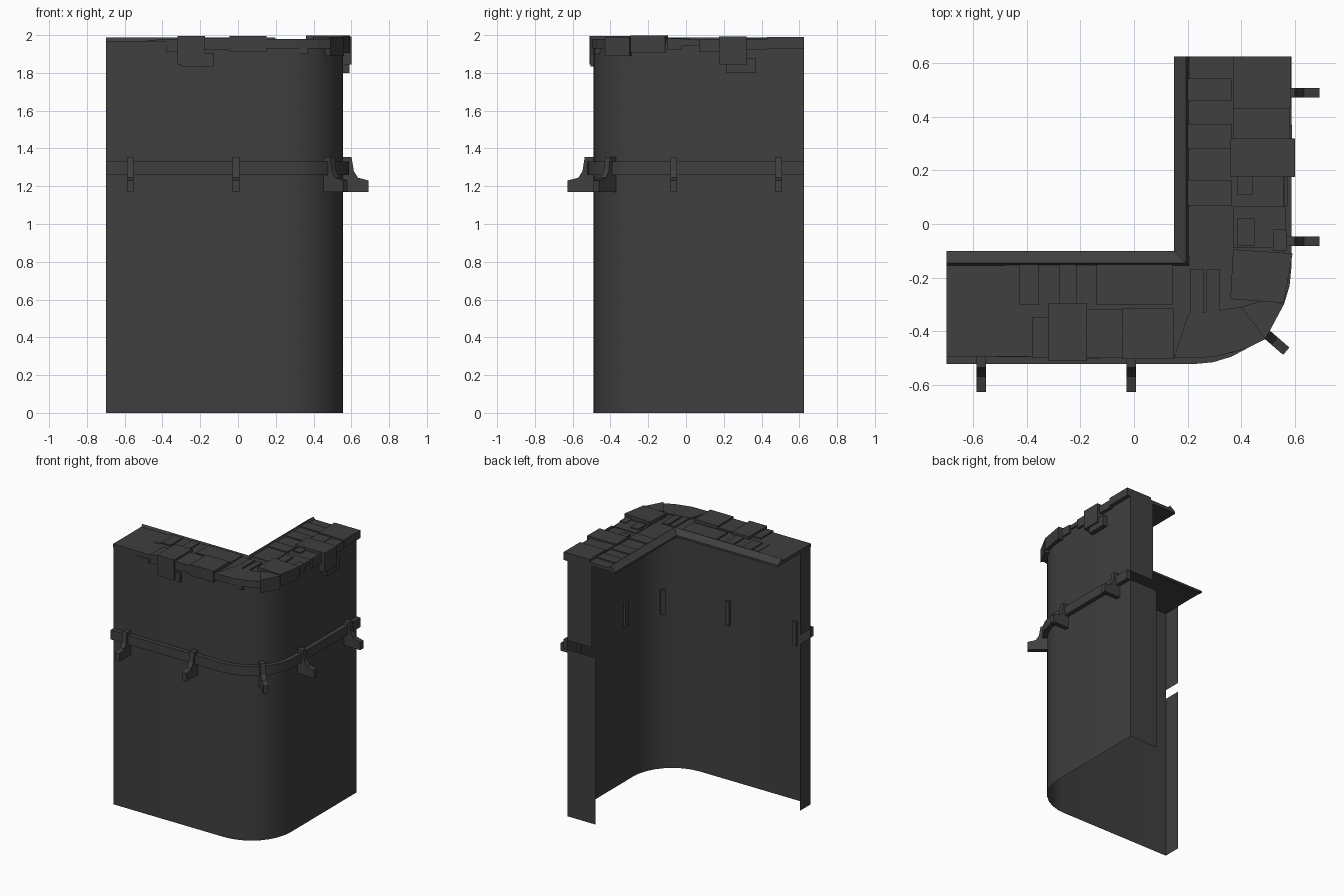
import bpy, bmesh, math
from mathutils import Matrix, Vector

cube = bpy.data.objects.get("Cube")
if cube:
    bpy.data.objects.remove(cube, do_unlink=True)

LEFT, RIGHT, FRONT, BACK = -0.7, 0.555, -0.49, 0.625
RADIUS = 0.33
ROOF_TOP, ROOF_LOW = 1.97, 1.945

charcoal = bpy.data.materials.new("charcoal")
charcoal.use_nodes = True
tone = (0.05, 0.05, 0.05, 1)
charcoal.diffuse_color = tone
charcoal.node_tree.nodes["Principled BSDF"].inputs["Base Color"].default_value = tone


def finish(name, bm, smooth=False):
    bmesh.ops.recalc_face_normals(bm, faces=bm.faces)
    mesh = bpy.data.meshes.new(name)
    bm.to_mesh(mesh)
    bm.free()
    mesh.materials.append(charcoal)
    obj = bpy.data.objects.new(name, mesh)
    bpy.context.collection.objects.link(obj)
    if smooth:
        bpy.ops.object.select_all(action="DESELECT")
        obj.select_set(True)
        bpy.context.view_layer.objects.active = obj
        bpy.ops.object.shade_smooth_by_angle(angle=math.radians(30))
    return obj


def outer(d):
    """Street-side outline, pushed outwards by d."""
    cx, cy = RIGHT - RADIUS, FRONT + RADIUS
    pts = [(LEFT, FRONT - d)]
    for i in range(9):
        a = math.radians(-90 + 90 * i / 8)
        pts.append((cx + (RADIUS + d) * math.cos(a), cy + (RADIUS + d) * math.sin(a)))
    return pts + [(RIGHT + d, BACK)]


def inner(d):
    """Courtyard outline, pushed into the roof by d."""
    return [(LEFT, -0.1 - d), (0.15 + d, -0.1 - d), (0.15 + d, BACK)]


def sweep(name, path, profile, smooth=True):
    """Carry a closed (offset, height) profile along an outline."""
    bm = bmesh.new()
    rows = [[bm.verts.new((x, y, z)) for x, y in path(d)] for d, z in profile]
    for a, b in zip(rows, rows[1:] + rows[:1]):
        for i in range(len(a) - 1):
            bm.faces.new((a[i], a[i + 1], b[i + 1], b[i]))
    for end in (0, -1):
        bm.faces.new([r[end] for r in rows])
    return finish(name, bm, smooth)


def prism(name, pts, low, high):
    bm = bmesh.new()
    face = bm.faces.new([bm.verts.new((x, y, low)) for x, y in pts])
    new = bmesh.ops.extrude_face_region(bm, geom=[face])["geom"]
    verts = [g for g in new if isinstance(g, bmesh.types.BMVert)]
    bmesh.ops.translate(bm, verts=verts, vec=(0, 0, high - low))
    return finish(name, bm)


def block(name, x0, x1, y0, y1, low, high):
    return prism(name, [(x0, y0), (x1, y0), (x1, y1), (x0, y1)], low, high)


def wall(name, low, high, return_x):
    """Thin facade sheet with a short return at each open end."""
    path = [(LEFT, -0.36)] + outer(0) + [(return_x, BACK)]
    bm = bmesh.new()
    rows = [[bm.verts.new((x, y, z)) for x, y in path] for z in (low, high)]
    for i in range(len(path) - 1):
        bm.faces.new((rows[0][i], rows[0][i + 1], rows[1][i + 1], rows[1][i]))
    return finish(name, bm, True)


# Facade and belt course
wall("lower_wall", 0, 1.26, 0.32)
wall("upper_wall", 1.33, ROOF_LOW, 0.35)
sweep("belt_course", outer, [(0, 1.26), (0.033, 1.26), (0.033, 1.33), (0, 1.33)])

# Roof slab and courtyard ridge
prism("roof_slab", outer(0.004) + inner(0.04)[::-1], ROOF_LOW, ROOF_TOP)
sweep("roof_ridge", inner,
      [(0, 1.94), (0, 1.955), (0.045, 1.988), (0.055, ROOF_TOP), (0.05, ROOF_LOW)], False)


# Brackets: a side profile given width and turned to face outwards
def bracket(x, y, degrees):
    profile = [(-0.015, 1.17), (0.137, 1.17), (0.137, 1.23), (0.08, 1.245),
               (0.058, 1.28), (0.046, 1.355), (-0.015, 1.355)]
    bm = bmesh.new()
    face = bm.faces.new([bm.verts.new((d, -0.018, z)) for d, z in profile])
    new = bmesh.ops.extrude_face_region(bm, geom=[face])["geom"]
    verts = [g for g in new if isinstance(g, bmesh.types.BMVert)]
    bmesh.ops.translate(bm, verts=verts, vec=(0, 0.036, 0))
    turn = Matrix.Rotation(math.radians(degrees), 4, "Z")
    bm.transform(Matrix.Translation(Vector((x, y, 0))) @ turn)
    finish("bracket", bm)


for x in (-0.57, -0.01):
    bracket(x, FRONT, -90)
for y in (-0.065, 0.49):
    bracket(RIGHT, y, 0)
bracket(0.465, -0.385, -41)

# Thin roof plates, laid in rows along each arm
edges = [-0.48, -0.43, -0.35, -0.28, -0.21, -0.14, 0.15]
for i, (a, b) in enumerate(zip(edges, edges[1:])):
    block("front_roof_plate", a, b - 0.005, -0.31 + 0.01 * (i % 2), -0.152,
          ROOF_LOW, 1.974 + 0.005 * (i % 2))
edges = [-0.12, 0.07, 0.17, 0.28, 0.38, 0.46, 0.55]
for i, (a, b) in enumerate(zip(edges, edges[1:])):
    block("side_roof_plate", 0.2, 0.365, a, b - 0.006,
          ROOF_LOW, 1.974 + 0.005 * (i % 2))
for x in (0.21, 0.27):
    block("corner_roof_plate", x, x + 0.05, -0.34, -0.17, ROOF_LOW, 1.978)

# Large cover blocks folding over the front edge
block("front_cover", -0.32, -0.175, -0.512, -0.295, 1.845, 1.995)
block("front_cover_flap", -0.3, -0.13, -0.505, -0.44, 1.835, 1.905)
block("front_cover_wing", -0.38, -0.32, -0.5, -0.35, 1.91, 1.98)
block("front_low_tab", -0.51, -0.4, -0.496, -0.46, 1.9, 1.935)
block("front_step", -0.175, -0.045, -0.5, -0.32, 1.92, 1.982)
block("front_cap", -0.045, 0.15, -0.505, -0.315, 1.91, 1.995)
block("front_corner_tab", 0.28, 0.37, -0.482, -0.42, 1.9, 1.932)

# Rounded corner covers
prism("corner_cover", [(0.36, -0.28), (0.56, -0.295), (0.592, -0.11), (0.37, -0.095)],
      1.905, 1.998)
prism("corner_wedge", [(0.4, -0.31), (0.49, -0.43), (0.56, -0.3), (0.5, -0.28)],
      1.89, 1.99)
prism("corner_skirt", [(0.2, -0.34), (0.4, -0.31), (0.49, -0.43), (0.42, -0.465), (0.3, -0.497),
                       (0.15, -0.5)], 1.93, 1.98)

# Cover blocks folding over the side edge
block("side_cover", 0.36, 0.602, 0.175, 0.32, 1.845, 1.992)
block("side_cover_flap", 0.5, 0.59, 0.215, 0.37, 1.8, 1.88)
block("side_end_cap", 0.37, 0.585, 0.43, BACK, 1.93, 1.99)
block("side_plate", 0.37, 0.48, 0.32, 0.46, ROOF_LOW, 1.982)
block("side_step", 0.46, 0.58, 0.32, 0.43, 1.92, 1.978)
block("side_low_plate", 0.385, 0.445, 0.11, 0.175, ROOF_LOW, 1.98)
block("side_middle_plate", 0.37, 0.565, -0.09, 0.065, ROOF_LOW, 1.976)
block("side_hatch", 0.385, 0.45, -0.08, 0.02, ROOF_LOW, 1.985)
block("side_edge_tab", 0.52, 0.57, -0.1, -0.02, 1.92, 1.982)
block("side_rim", 0.56, 0.575, 0.07, 0.18, 1.91, 1.98)
